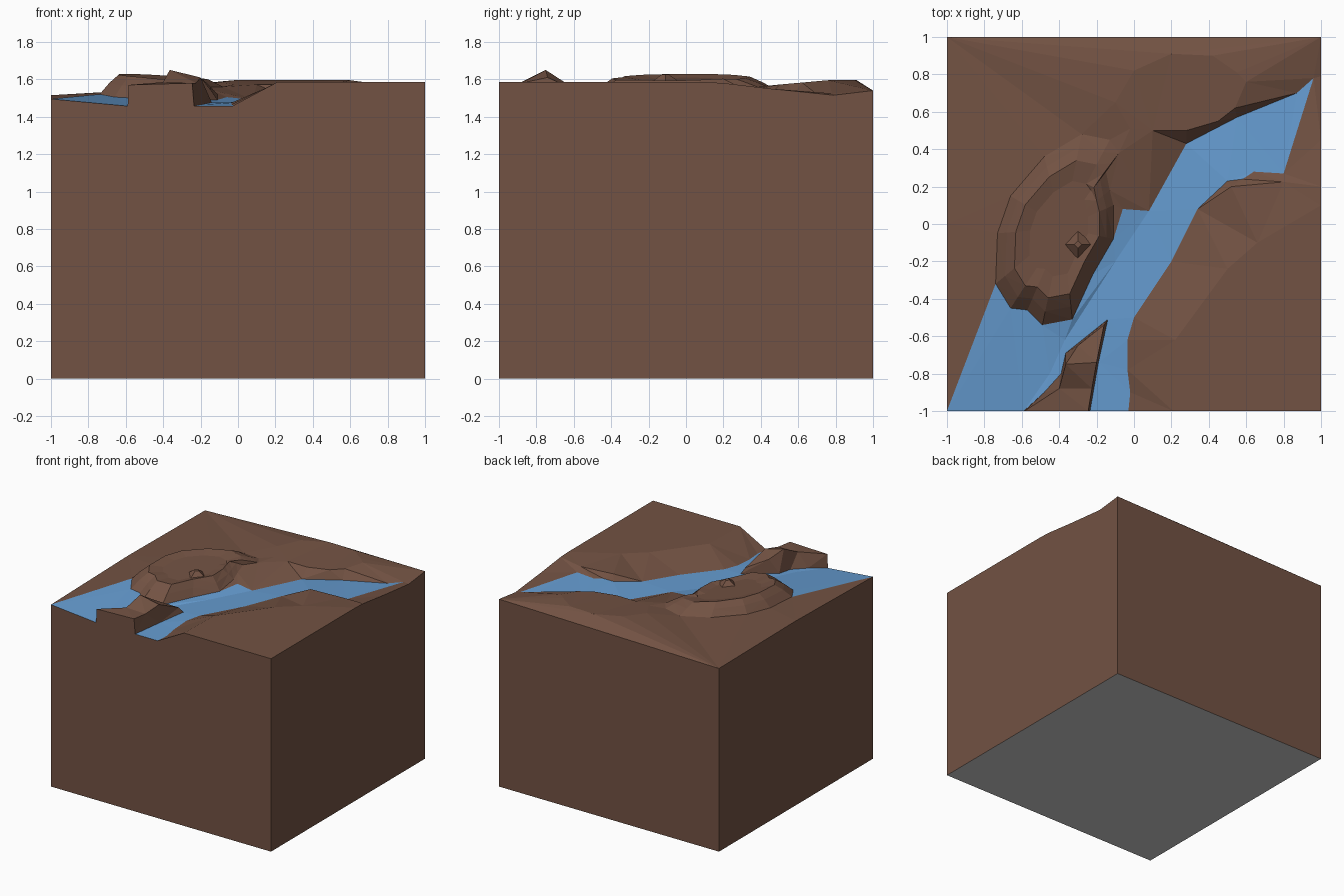
import bpy, bmesh
from mathutils import Vector
from mathutils.geometry import delaunay_2d_cdt

if "Cube" in bpy.data.objects:
    bpy.data.objects.remove(bpy.data.objects["Cube"])


def material(name, rgb):
    m = bpy.data.materials.new(name)
    m.diffuse_color = (*rgb, 1)
    m.use_nodes = True
    m.node_tree.nodes["Principled BSDF"].inputs["Base Color"].default_value = m.diffuse_color
    return m


EARTH = material("earth", (0.17, 0.085, 0.056))
WATER = material("water", (0.13, 0.33, 0.63))
GREY = material("grey", (0.6, 0.6, 0.6))

points, index, edges = [], {}, []


def line(path, closed=False):
    """Add a 3D feature line that the terrain surface must follow."""
    ids = []
    for p in path:
        key = (round(p[0], 3), round(p[1], 3))
        if key not in index:
            index[key] = len(points)
            points.append(Vector(p))
        ids.append(index[key])
    edges.extend(zip(ids, ids[1:] + ids[:1] if closed else ids[1:]))


def inside(x, y, poly):
    hit = False
    for a, b in zip(poly, poly[1:] + poly[:1]):
        if (a[1] > y) != (b[1] > y) and x < (b[0] - a[0]) * (y - a[1]) / (b[1] - a[1]) + a[0]:
            hit = not hit
    return hit


# River banks
mound_front = [(-.74, -.32, 1.52), (-.66, -.45, 1.505), (-.57, -.46, 1.5), (-.49, -.54, 1.49),
               (-.33, -.51, 1.485), (-.22, -.27, 1.485), (-.11, -.08, 1.49)]
left_shore = [(-1, -1, 1.495)] + mound_front + [
    (-.06, .08, 1.505), (.08, .07, 1.49), (.28, .43, 1.5), (.55, .57, 1.51), (.87, .70, 1.52), (.96, .78, 1.525)]
right_shore = [(.96, .78, 1.525), (.8, .27, 1.535), (.64, .28, 1.53), (.58, .24, 1.53), (.5, .23, 1.525),
               (.34, .08, 1.51), (.2, -.2, 1.495), (0, -.5, 1.48), (-.035, -.62, 1.475),
               (-.035, -.78, 1.465), (-.02, -.9, 1.46), (-.03, -1, 1.457)]

# Island foot and top
island_foot = [(-.59, -1, 1.457), (-.48, -.9, 1.465), (-.39, -.8, 1.468), (-.365, -.69, 1.47),
               (-.14, -.51, 1.475), (-.19, -.74, 1.465), (-.235, -1, 1.457)]
island_top = [(-.585, -1, 1.57), (-.4, -.88, 1.585), (-.365, -.75, 1.65), (-.3, -.65, 1.585),
              (-.16, -.54, 1.52), (-.2, -.74, 1.61), (-.225, -.88, 1.58), (-.245, -1, 1.58)]

# Outer border of the block
line([(-1, -1, 1.495), (-.59, -1, 1.457), (-.585, -1, 1.57), (-.245, -1, 1.58), (-.235, -1, 1.457),
      (-.03, -1, 1.457), (.21, -1, 1.585), (1, -1, 1.585), (1, .1, 1.585), (1, .2, 1.58),
      (1, .45, 1.55), (1, .79, 1.515), (1, 1, 1.54), (-1, 1, 1.505), (-1, 0, 1.515)], True)
line(left_shore)
line(right_shore)
line(island_foot)
line(island_top)
line([island_top[1], island_top[6]])
line([island_top[2], island_top[5]])

# Deepest line of the river bed
line([(-.59, -1, 1.457), (-.45, -.8, 1.465), (-.37, -.62, 1.47), (-.1, -.2, 1.475), (.08, .07, 1.49)])

# Right bank crest and shoulder
line([(1, .1, 1.585), (.66, -.1, 1.585), (.5, -.24, 1.585), (.22, -.62, 1.585), (.21, -1, 1.585)])
line([(.52, .2, 1.57), (.8, .225, 1.565), (1, .2, 1.58)])

# Low hill, sloping to the front
hill = [(.6, .76), (.54, .62), (.45, .55), (.28, .5), (.1, .5), (-.02, .51),
        (-.1, .65), (0, .82), (.2, .91), (.42, .9), (.55, .81)]
line([(x, y, 1.572 + .025 * min(1, (y - .5) / .28)) for x, y in hill], True)
line([(-.1, .65, 1.58), (-1, 1, 1.505)])
line([(.6, .76, 1.597), (.87, .70, 1.52)])

# Crater mound: concentric rings shrunk from the foot
foot = mound_front + [(-.11, .1, 1.52), (-.13, .18, 1.54), (-.15, .28, 1.56), (-.08, .38, 1.56),
                      (-.13, .45, 1.555), (-.28, .48, 1.545), (-.48, .36, 1.54),
                      (-.66, .15, 1.535), (-.73, -.05, 1.53)]
cx, cy = -.38, -.02


def ring(scale, blend, drop=0):
    path = []
    for x, y, z in foot:
        px, py = cx + (x - cx) * scale, cy + (y - cy) * scale
        rim = 1.61 - .08 * (px - cx) + .03 * (py - cy)
        path.append((px, py, z + (rim - z) * blend - drop))
    return path


line(foot, True)
line(ring(.86, .55), True)
line(ring(.72, 1), True)
line(ring(.5, 1, .015), True)

# Triangulate the surface and extrude it down to the ground
verts, _, faces, origin, _, _ = delaunay_2d_cdt([p.xy for p in points], edges, [], 1, 1e-5)
bm = bmesh.new()
top = [bm.verts.new((v.x, v.y, points[o[0]].z if o else 1.52)) for v, o in zip(verts, origin)]
water = left_shore + right_shore[1:]
for f in faces:
    face = bm.faces.new([top[i] for i in f])
    c = face.calc_center_median()
    face.material_index = int(inside(c.x, c.y, water) and not inside(c.x, c.y, island_foot))
bm.normal_update()
rim_edges = [e for e in bm.edges if e.is_boundary]
new = bmesh.ops.extrude_edge_only(bm, edges=rim_edges)["geom"]
for g in new:
    if isinstance(g, bmesh.types.BMVert):
        g.co.z = 0
    elif isinstance(g, bmesh.types.BMFace):
        g.material_index = 0
floor = [g for g in new if isinstance(g, bmesh.types.BMEdge) and all(v.co.z == 0 for v in g.verts)]
for f in bmesh.ops.contextual_create(bm, geom=floor)["faces"]:
    f.material_index = 2
bmesh.ops.recalc_face_normals(bm, faces=bm.faces)
mesh = bpy.data.meshes.new("terrain_block")
bm.to_mesh(mesh)
bm.free()
for m in (EARTH, WATER, GREY):
    mesh.materials.append(m)
bpy.context.collection.objects.link(bpy.data.objects.new("terrain_block", mesh))

# Small rock on the crater floor
bpy.ops.mesh.primitive_cone_add(vertices=4, radius1=.09, radius2=.02, depth=.05, location=(-.3, -.11, 1.6))
rock = bpy.context.object
rock.name = "crater_rock"
rock.data.materials.append(EARTH)
